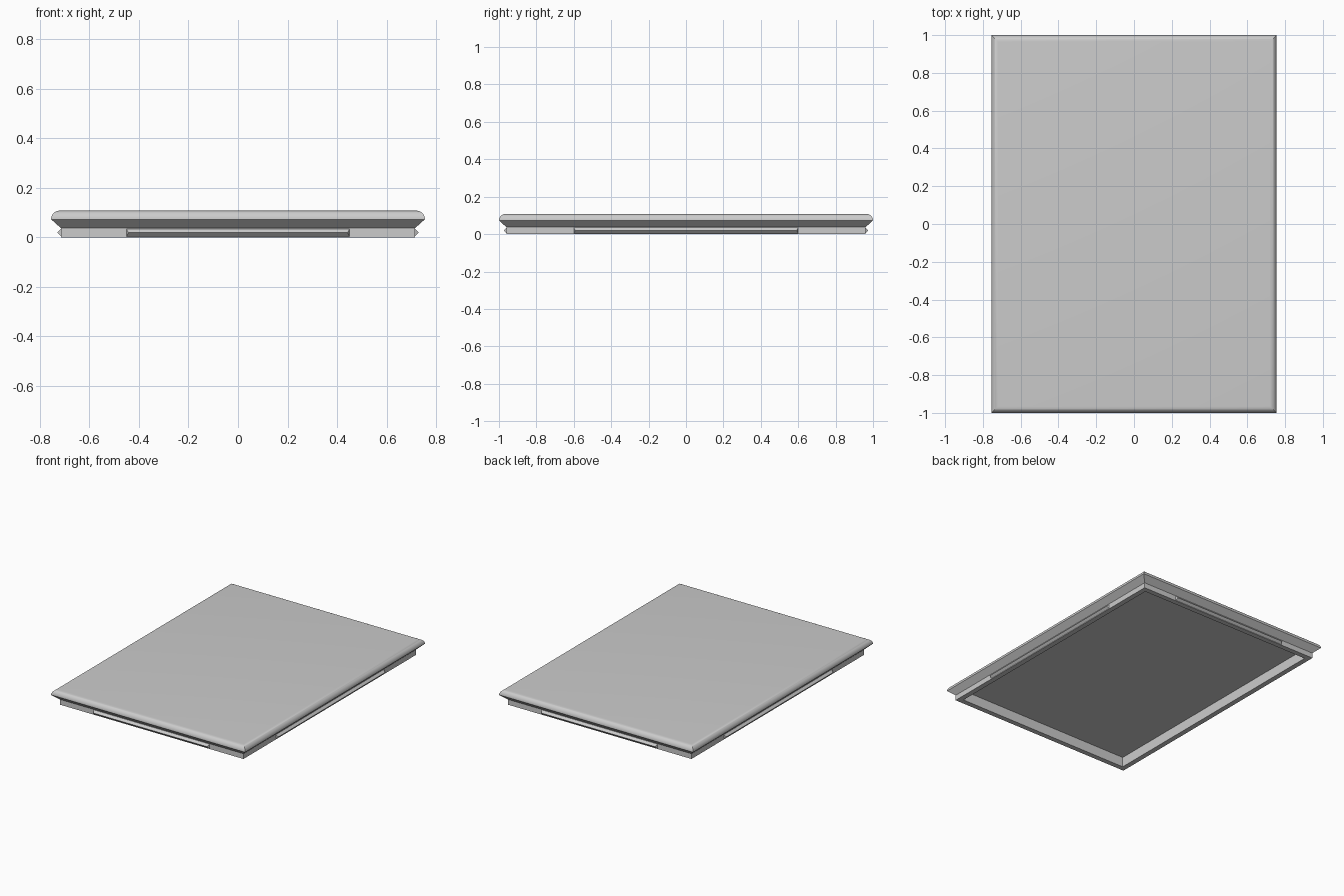
import bpy, bmesh, math

cube = bpy.data.objects.get("Cube")
if cube:
    bpy.data.objects.remove(cube, do_unlink=True)

HX, HY = 0.755, 1.0        # half size of the lid
TOP, ROUND = 0.108, 0.035  # height and edge radius
RIM, WALL = 0.037, 0.036   # rim height and thickness
INSET, CEILING = 0.04, 0.07

grey = bpy.data.materials.new("light_grey")
grey.use_nodes = True
colour = (0.6, 0.6, 0.6, 1)
grey.diffuse_color = colour
grey.node_tree.nodes["Principled BSDF"].inputs["Base Color"].default_value = colour


def finish(bm, name):
    bmesh.ops.recalc_face_normals(bm, faces=bm.faces)
    mesh = bpy.data.meshes.new(name)
    bm.to_mesh(mesh)
    bm.free()
    mesh.materials.append(grey)
    obj = bpy.data.objects.new(name, mesh)
    bpy.context.collection.objects.link(obj)
    return obj


# Lid: rectangles stacked along a profile of (inset, height)
profile = [(INSET + WALL, CEILING), (INSET + WALL, 0), (INSET, 0), (INSET, RIM)]
for i in range(9):
    a = math.pi / 2 * i / 8
    profile.append((ROUND * (1 - math.cos(a)), TOP - ROUND + ROUND * math.sin(a)))

bm = bmesh.new()
rings = [[bm.verts.new((sx * (HX - d), sy * (HY - d), z))
          for sx, sy in ((-1, -1), (1, -1), (1, 1), (-1, 1))] for d, z in profile]
for low, high in zip(rings, rings[1:]):
    for i in range(4):
        j = (i + 1) % 4
        bm.faces.new((low[i], low[j], high[j], high[i]))
bm.faces.new(rings[0])
bm.faces.new(rings[-1])
lid = finish(bm, "lid")
bpy.ops.object.select_all(action='DESELECT')
lid.select_set(True)
bpy.context.view_layer.objects.active = lid
bpy.ops.object.shade_smooth_by_angle(angle=math.radians(30))


# Snap ridges: wedges with tapered ends, one on each side of the rim
def snap_ridge(name, half_length, distance, turn):
    bm = bmesh.new()
    depth, mid, half = 0.015, 0.019, 0.015
    ends = []
    for s in (-1, 1):
        ends.append([bm.verts.new((s * half_length, 0, mid - half)),
                     bm.verts.new((s * (half_length - depth / 2), -depth, mid)),
                     bm.verts.new((s * half_length, 0, mid + half))])
    a, b = ends
    for i in range(3):
        j = (i + 1) % 3
        bm.faces.new((a[i], a[j], b[j], b[i]))
    bm.faces.new(a)
    bm.faces.new(b)
    obj = finish(bm, name)
    obj.rotation_euler.z = turn
    obj.location = (math.sin(turn) * distance, -math.cos(turn) * distance, 0)


for i, side in enumerate(("front", "left", "back", "right")):
    along, out = (0.45, HY) if i % 2 == 0 else (0.6, HX)
    snap_ridge(side + "_snap_ridge", along, out - INSET, i * math.pi / 2)
